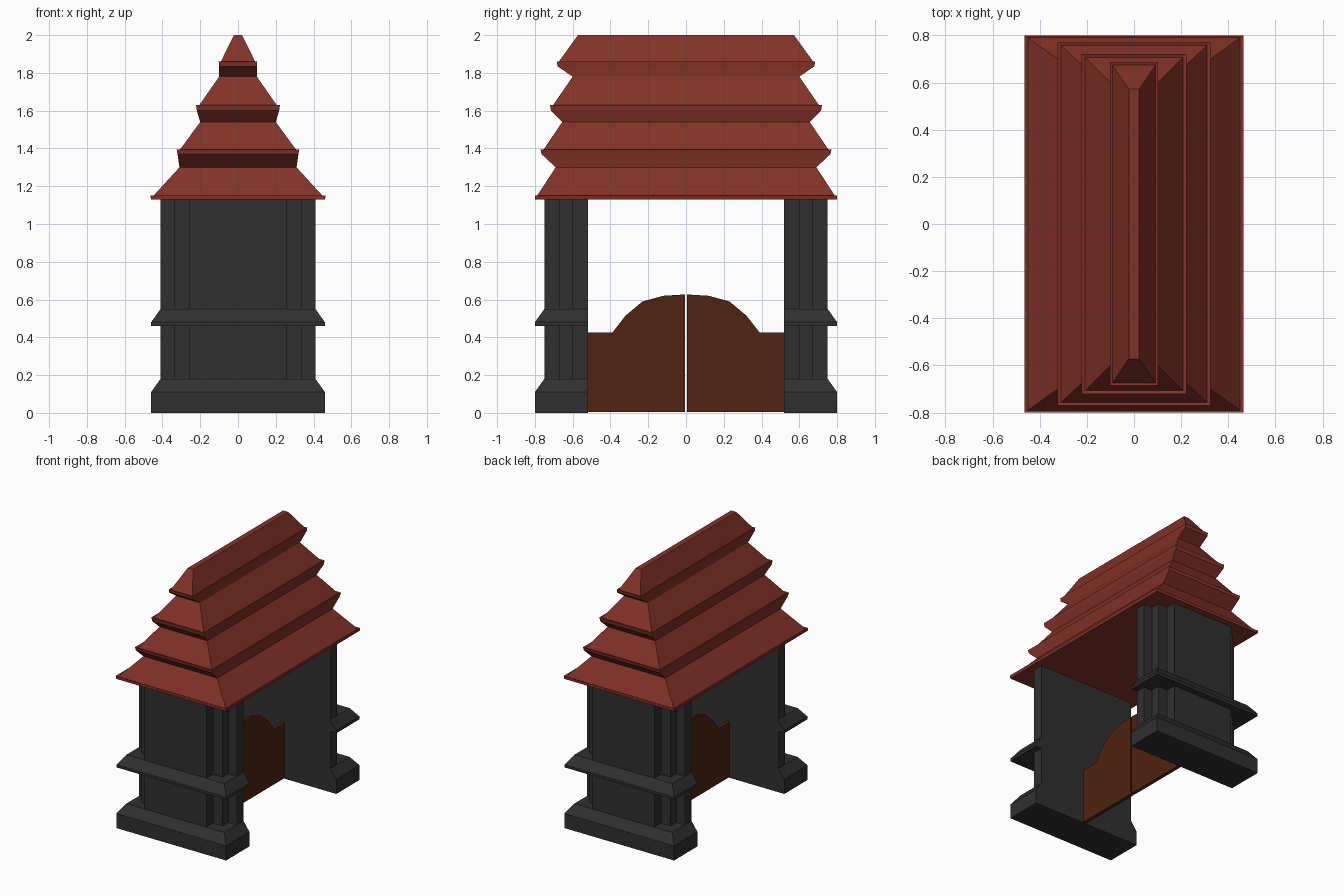
import bpy, bmesh

if "Cube" in bpy.data.objects:
    bpy.data.objects.remove(bpy.data.objects["Cube"])


def material(name, rgb):
    m = bpy.data.materials.new(name)
    m.diffuse_color = (*rgb, 1)
    m.use_nodes = True
    m.node_tree.nodes["Principled BSDF"].inputs["Base Color"].default_value = m.diffuse_color
    return m


ROOF = material("red roof tile", (0.225, 0.032, 0.020))
STONE = material("dark stone", (0.030, 0.030, 0.030))
WOOD = material("brown wood", (0.080, 0.017, 0.005))


def loft(name, rings, mat):
    """Join equal-length rings of points into a closed, capped solid."""
    bm = bmesh.new()
    loops = [[bm.verts.new(p) for p in ring] for ring in rings]
    n = len(loops[0])
    for a, b in zip(loops, loops[1:]):
        for i in range(n):
            j = (i + 1) % n
            bm.faces.new((a[i], a[j], b[j], b[i]))
    bm.faces.new(loops[0][::-1])
    bm.faces.new(loops[-1])
    bmesh.ops.recalc_face_normals(bm, faces=bm.faces)
    me = bpy.data.meshes.new(name)
    bm.to_mesh(me)
    bm.free()
    me.materials.append(mat)
    ob = bpy.data.objects.new(name, me)
    bpy.context.collection.objects.link(ob)
    return ob


def rect(x, y0, y1, z):
    return [(-x, y0, z), (x, y0, z), (x, y1, z), (-x, y1, z)]


# Four-tier roof: half width, half depth, height, from eave to ridge
tiers = [
    (0.46, 0.80, 1.13), (0.465, 0.80, 1.152), (0.45, 0.79, 1.147),
    (0.31, 0.69, 1.30), (0.32, 0.765, 1.37), (0.325, 0.77, 1.395), (0.31, 0.757, 1.39),
    (0.20, 0.655, 1.54), (0.218, 0.715, 1.60), (0.222, 0.72, 1.63), (0.208, 0.707, 1.625),
    (0.10, 0.60, 1.78), (0.10, 0.68, 1.835), (0.102, 0.684, 1.86), (0.092, 0.675, 1.857),
    (0.022, 0.572, 2.0),
]
loft("tiered_roof", [rect(x, -y, y, z) for x, y, z in tiers], ROOF)

INNER = 0.52
right_plan = [(0.41, INNER), (0.41, 0.60), (0.34, 0.60), (0.34, 0.67), (0.26, 0.67), (0.26, 0.75)]
plan = right_plan + [(-x, y) for x, y in reversed(right_plan)]
gate_top = [(0.39, 0.425), (0.32, 0.515), (0.23, 0.59), (0.12, 0.62), (0.005, 0.627)]

for side, s in (("front", -1), ("back", 1)):
    # Pillar shaft with stepped corners
    loft(side + "_pillar", [[(x, s * y, z) for x, y in plan] for z in (0.1, 1.135)], STONE)
    # Plinth and middle band, both flush with the passage
    for part, levels in (("plinth", (0, 0.11, 0.18)), ("band", (0.46, 0.48, 0.55))):
        sizes = ((0.46, 0.80), (0.46, 0.80), (0.41, 0.75))
        loft(side + "_" + part,
             [rect(x, s * INNER, s * y, z) for (x, y), z in zip(sizes, levels)], STONE)
    # Gate leaf with curved top
    outline = [(0.005, 0.005), (INNER, 0.005), (INNER, 0.425)] + gate_top
    loft(side + "_gate_leaf", [[(x, s * y, z) for y, z in outline] for x in (0, 0.027)], WOOD)
